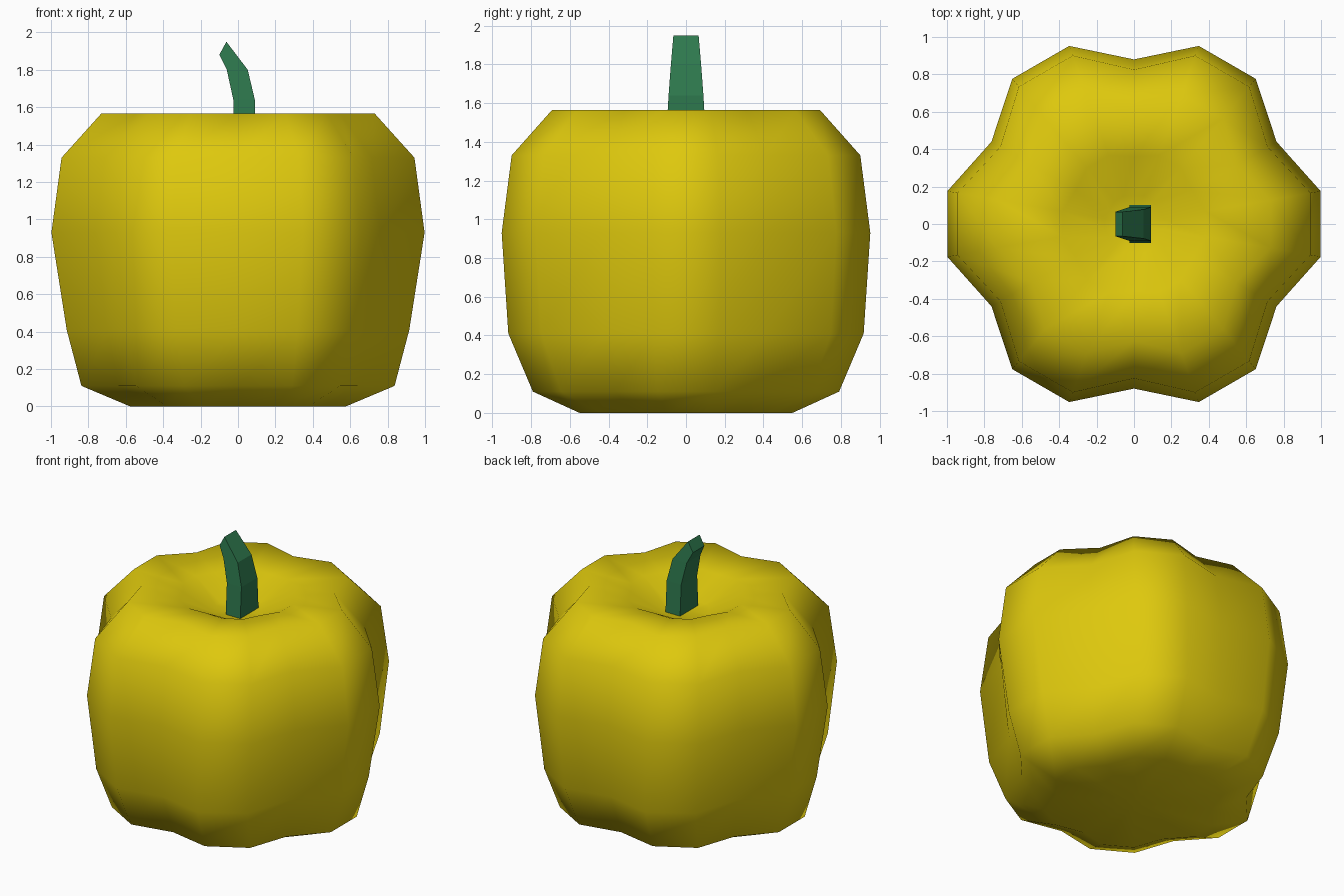
import bpy, bmesh
from math import radians, cos, sin

cube = bpy.data.objects.get("Cube")
if cube:
    bpy.data.objects.remove(cube)


def make_material(name, rgb):
    mat = bpy.data.materials.new(name)
    mat.use_nodes = True
    color = (*rgb, 1)
    mat.diffuse_color = color
    mat.node_tree.nodes["Principled BSDF"].inputs["Base Color"].default_value = color
    return mat


def loft(name, rings, mat, smooth):
    """Skin a stack of equal-length closed rings and cap both ends."""
    bm = bmesh.new()
    loops = [[bm.verts.new(p) for p in ring] for ring in rings]
    n = len(loops[0])
    for low, high in zip(loops, loops[1:]):
        for i in range(n):
            j = (i + 1) % n
            bm.faces.new((low[i], low[j], high[j], high[i]))
    for loop in (loops[0], loops[-1]):
        cap = bm.faces.new(loop)
        if n > 4:
            bmesh.ops.poke(bm, faces=[cap])
    bmesh.ops.recalc_face_normals(bm, faces=bm.faces)
    for f in bm.faces:
        f.smooth = smooth
    mesh = bpy.data.meshes.new(name)
    bm.to_mesh(mesh)
    bm.free()
    mesh.materials.append(mat)
    obj = bpy.data.objects.new(name, mesh)
    bpy.context.collection.objects.link(obj)
    return obj


yellow = make_material("pepper yellow", (0.73, 0.58, 0.004))
green = make_material("stem green", (0.027, 0.19, 0.075))

# Six-lobed body: each lobe has two crest points followed by one groove point
# height, crest radius, groove radius, depth stretch
levels = [
    (0.0, 0.585, 0.51, 1.0),
    (0.11, 0.85, 0.74, 0.99),
    (0.41, 0.93, 0.81, 1.05),
    (0.93, 1.013, 0.88, 1.0),
    (1.33, 0.958, 0.825, 1.0),
    (1.565, 0.743, 0.63, 0.99),
    (1.535, 0.39, 0.36, 1.0),
    (1.42, 0.16, 0.15, 1.0),
]


def lobed_ring(z, crest, groove, stretch):
    pts = []
    for lobe in range(6):
        for offset, r in ((-10, crest), (10, crest), (30, groove)):
            a = radians(lobe * 60 + offset)
            pts.append((r * cos(a), r * sin(a) * stretch, z))
    return pts


loft("pepper_body", [lobed_ring(*level) for level in levels], yellow, True)

# Bent, tapering square stem: left x, left z, right x, right z, half depth
sections = [
    (-0.025, 1.38, 0.09, 1.38, 0.105),
    (-0.025, 1.64, 0.09, 1.64, 0.09),
    (-0.06, 1.80, 0.052, 1.80, 0.078),
    (-0.10, 1.88, -0.062, 1.95, 0.065),
]
stem_rings = [
    [(xl, -d, zl), (xr, -d, zr), (xr, d, zr), (xl, d, zl)]
    for xl, zl, xr, zr, d in sections
]
loft("stem", stem_rings, green, False)
